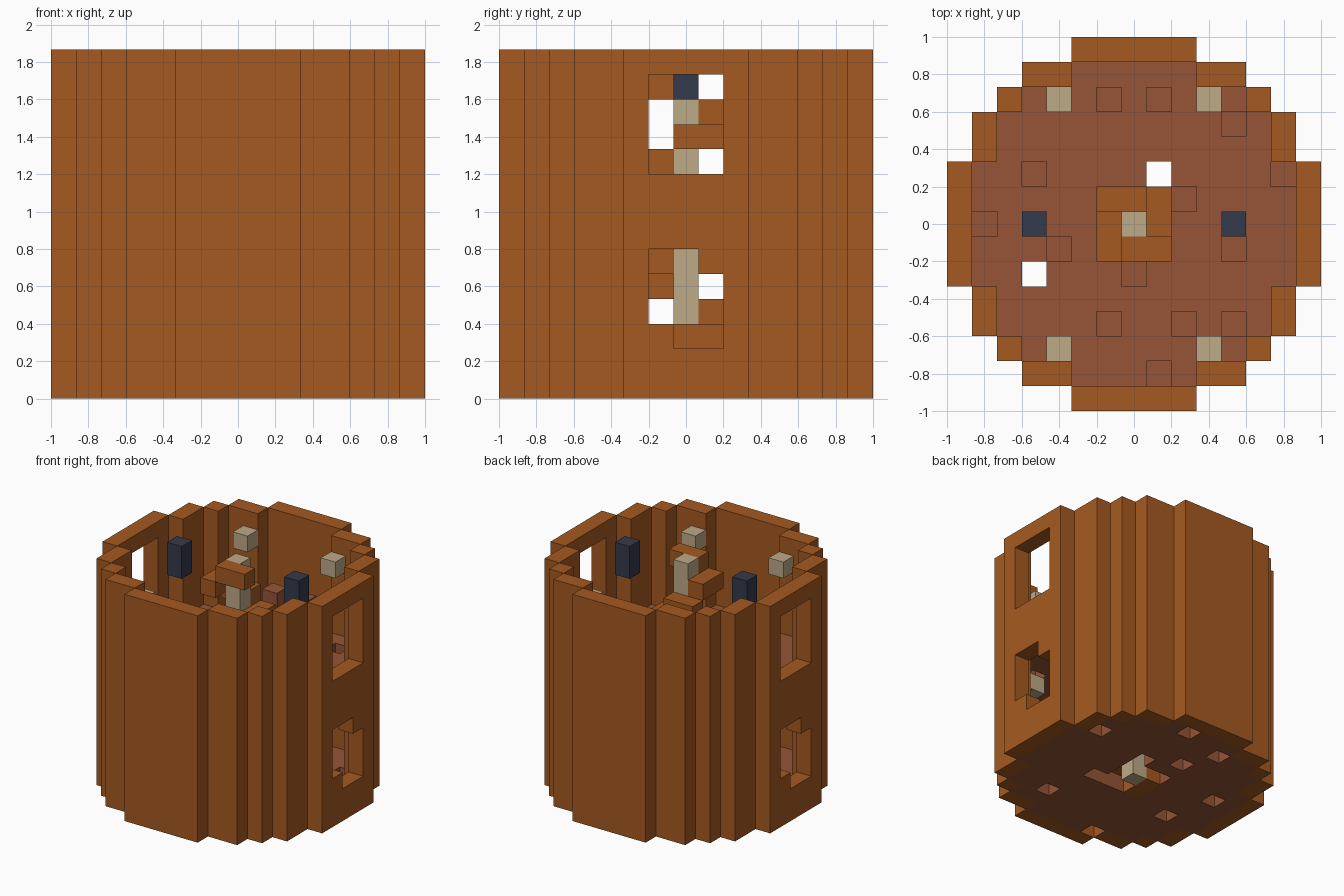
import bpy
import bmesh
from mathutils import Vector

if "Cube" in bpy.data.objects:
    bpy.data.objects.remove(bpy.data.objects["Cube"], do_unlink=True)

UNIT = 2 / 15       # edge of one block
HEIGHT = 14         # tower height in blocks
STOREY = 7          # blocks per storey
OUTER = [7, 7, 7, 6, 6, 5, 4, 2]      # wall reach in x for each |y|
INNER = [6, 6, 6, 5, 5, 4, 2, -1]     # floor reach in x for each |y|


def material(name, colour):
    mat = bpy.data.materials.new(name)
    mat.use_nodes = True
    mat.diffuse_color = (*colour, 1)
    mat.node_tree.nodes["Principled BSDF"].inputs["Base Color"].default_value = (*colour, 1)
    return mat


WOOD = material("warm wood", (0.376, 0.102, 0.015))
CLAY = material("red clay", (0.305, 0.089, 0.037))
STONE = material("pale stone", (0.515, 0.402, 0.242))
IRON = material("dark iron", (0.034, 0.042, 0.07))


def blocks(name, cells, mat):
    """Join unit blocks into one shell with only its outer faces."""
    cells = set(cells)
    bm = bmesh.new()
    for cell in cells:
        centre = Vector(cell) + Vector((0, 0, 0.5))
        for axis in range(3):
            for sign in (-1, 1):
                normal = Vector((0, 0, 0))
                normal[axis] = sign
                if tuple(int(c + n) for c, n in zip(cell, normal)) in cells:
                    continue
                u = Vector((0, 0, 0))
                u[(axis + 1) % 3] = 0.5
                v = normal.cross(u)
                mid = centre + normal / 2
                corners = (mid - u - v, mid + u - v, mid + u + v, mid - u + v)
                bm.faces.new([bm.verts.new(c * UNIT) for c in corners])
    bmesh.ops.remove_doubles(bm, verts=bm.verts, dist=UNIT / 100)
    bmesh.ops.dissolve_limit(bm, angle_limit=0.01, verts=bm.verts, edges=bm.edges)
    mesh = bpy.data.meshes.new(name)
    bm.to_mesh(mesh)
    bm.free()
    mesh.materials.append(mat)
    obj = bpy.data.objects.new(name, mesh)
    bpy.context.collection.objects.link(obj)
    return obj


def disc(reach):
    return {(x, y) for y in range(-7, 8)
            for x in range(-reach[abs(y)], reach[abs(y)] + 1)}


def is_window(x, y, z):
    if abs(x) != 7 or abs(y) > 1:
        return False
    if 9 <= z <= 12:
        return True
    # lower windows have two opposite corners blocked
    side = y if x > 0 else -y
    return 2 <= z <= 5 and (side, z) not in {(1, 5), (-1, 2)}


# Round outer wall with side windows
ring = disc(OUTER) - disc(INNER)
blocks("outer_wall", [(x, y, z) for x, y in ring for z in range(HEIGHT)
                      if not is_window(x, y, z)], WOOD)

# Two floors with a stairwell and missing tiles
stairwell = {(x, y) for x in (-1, 0, 1) for y in (-1, 0, 1)}
lower_gaps = {(5, 3), (1, 6), (-2, 5), (-1, 3), (1, 2), (3, -4),
              (-5, 1), (-4, -2), (-2, -6), (2, -1)}
upper_gaps = {(4, 4), (-4, 2), (6, 2), (2, 1), (-6, 0), (-3, -1), (4, -1),
              (0, -2), (-1, -4), (2, -4), (4, -4), (1, -6), (1, 2), (-4, -2)}
for level, (name, gaps) in enumerate((("lower_floor", lower_gaps),
                                      ("upper_floor", upper_gaps))):
    tiles = disc(INNER) - stairwell - gaps
    blocks(name, [(x, y, level * STOREY) for x, y in tiles], CLAY)

# Central column and the spiral stair winding round it
blocks("stair_column", [(0, 0, z) for z in range(HEIGHT)], STONE)
turns = [((-1, -1), (-1, 0)), ((1, -1), (0, -1)), ((1, 1), (1, 0)), ((-1, 1), (0, 1))]
for z in range(HEIGHT):
    blocks(f"stair_step_{z + 1}", [(x, y, z) for x, y in turns[z % 4]], WOOD)

# Two short clay posts at the back of the upper floor
for side, label in ((-1, "right"), (1, "left")):
    blocks(f"clay_post_{label}", [(side, 5, 8), (side, 5, 9)], CLAY)

# Hanging lanterns and wall blocks, turned a quarter on the lower storey
for sx, label in ((-1, "right"), (1, "left")):
    blocks(f"upper_lantern_{label}", [(4 * sx, 0, 12), (4 * sx, 0, 13)], IRON)
    blocks(f"lower_lantern_{label}", [(0, 4 * sx, 5), (0, 4 * sx, 6)], IRON)
    for sy, end in ((-1, "front"), (1, "back")):
        blocks(f"upper_wall_block_{end}_{label}", [(3 * sx, 5 * sy, 12)], STONE)
        blocks(f"lower_wall_block_{end}_{label}", [(5 * sx, 3 * sy, 5)], STONE)
